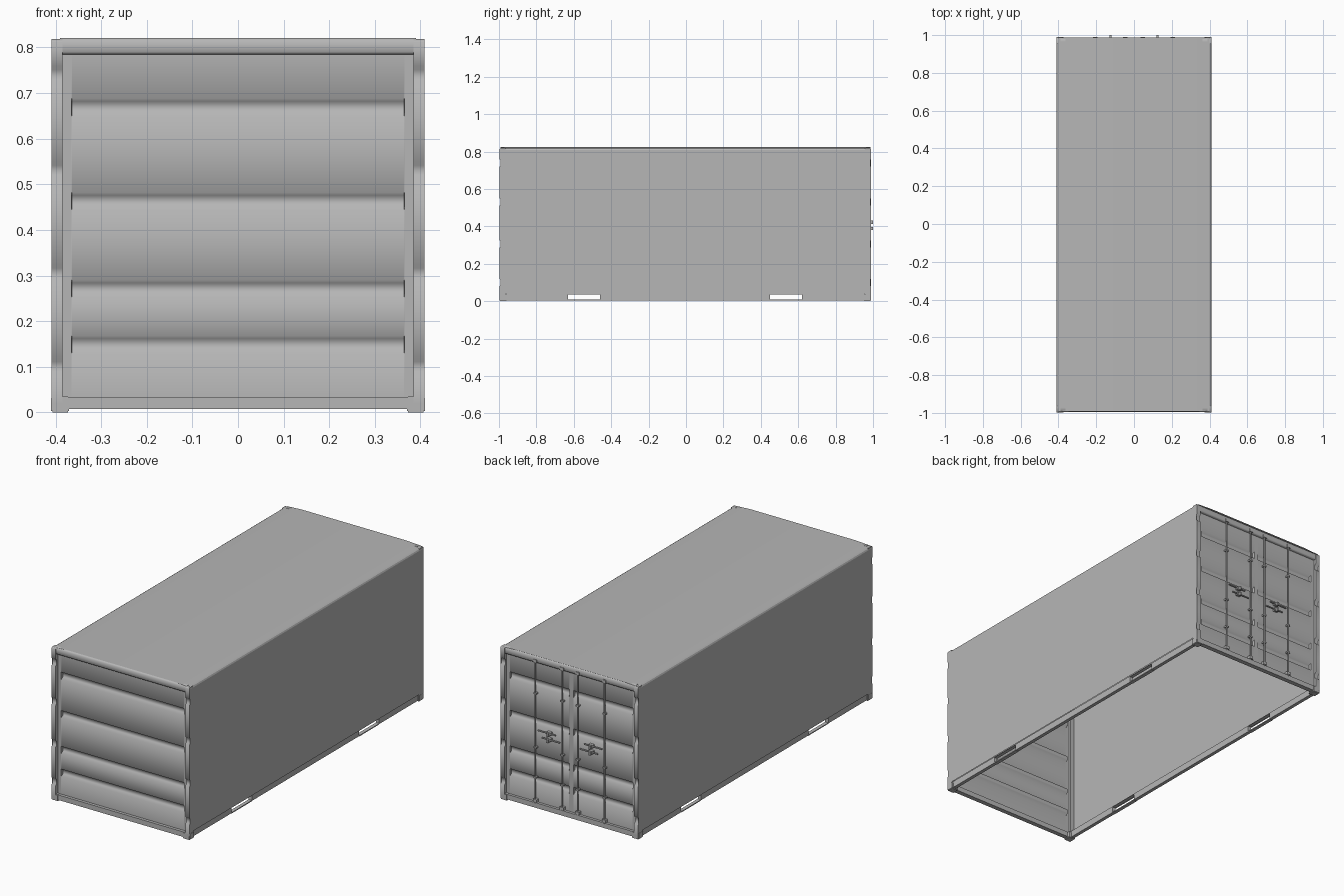
import bpy, bmesh
from mathutils import Vector, Matrix

if "Cube" in bpy.data.objects:
    bpy.data.objects.remove(bpy.data.objects["Cube"])

GROOVES = [(0.13, 0.168), (0.253, 0.29), (0.445, 0.482), (0.65, 0.688)]

# painted steel
STEEL = bpy.data.materials.new("painted_steel")
STEEL.diffuse_color = (0.47, 0.47, 0.47, 1)
STEEL.use_nodes = True
STEEL.node_tree.nodes["Principled BSDF"].inputs["Base Color"].default_value = STEEL.diffuse_color


def finish(name, bm, angle=0.6):
    me = bpy.data.meshes.new(name)
    bm.to_mesh(me)
    bm.free()
    me.materials.append(STEEL)
    ob = bpy.data.objects.new(name, me)
    bpy.context.collection.objects.link(ob)
    bpy.ops.object.select_all(action='DESELECT')
    ob.select_set(True)
    bpy.context.view_layer.objects.active = ob
    bpy.ops.object.shade_smooth_by_angle(angle=angle)
    return ob


def add_box(bm, lo, hi):
    lo, hi = Vector(lo), Vector(hi)
    s = hi - lo
    m = Matrix.Translation((lo + hi) / 2) @ Matrix.Diagonal((abs(s.x), abs(s.y), abs(s.z), 1))
    bmesh.ops.create_cube(bm, size=1, matrix=m)


def add_rod(bm, a, b, r, seg=8):
    a, b = Vector(a), Vector(b)
    d = b - a
    m = Matrix.Translation((a + b) / 2) @ d.to_track_quat('Z', 'Y').to_matrix().to_4x4()
    bmesh.ops.create_cone(bm, cap_ends=True, segments=seg, radius1=r, radius2=r,
                          depth=d.length, matrix=m)


def add_profile(bm, pts, axis, length, closed=True):
    """Extrude a list of 3D points along an axis."""
    vs = [bm.verts.new(p) for p in pts]
    off = Vector(axis) * length
    ws = [bm.verts.new(Vector(p) + off) for p in pts]
    n = len(vs)
    for i in range(n if closed else n - 1):
        j = (i + 1) % n
        bm.faces.new((vs[i], vs[j], ws[j], ws[i]))
    if closed:
        bm.faces.new(vs[::-1])
        bm.faces.new(ws)
    bmesh.ops.recalc_face_normals(bm, faces=bm.faces[:])


def grooved_panel(name, y, s, x0, x1, g0, g1):
    """End wall sheet with pressed horizontal channels; s points outward."""
    depth, e = 0.014, 0.001
    xs = [x0, g0, g0 + e, g1 - e, g1, x1]
    zs = [(0.03, 0)]
    for a, b in GROOVES:
        zs += [(a, 0), (a + 0.008, depth), (b - 0.006, depth), (b, 0)]
    zs.append((0.79, 0))
    bm = bmesh.new()
    grid = [[bm.verts.new((x, y - s * (d if i in (2, 3) else 0), z))
             for i, x in enumerate(xs)] for z, d in zs]
    for r0, r1 in zip(grid, grid[1:]):
        for i in range(len(xs) - 1):
            q = (r0[i], r0[i + 1], r1[i + 1], r1[i])
            bm.faces.new(q if s < 0 else q[::-1])
    # soft shading over the channels, crisp channel ends
    return finish(name, bm, 1.3)


# side walls and crowned roof as one folded sheet
bm = bmesh.new()
half = [(0.4095, 0.038), (0.4095, 0.808), (0.406, 0.815), (0.399, 0.819), (0.31, 0.824)]
prof = half + [(-x, z) for x, z in reversed(half)]
add_profile(bm, [(x, -0.992, z) for x, z in prof], (0, 1, 0), 1.979, closed=False)
for f in bm.faces:
    c = f.calc_center_median()
    f.normal_update()
    if f.normal.dot(c - Vector((0, 0, 0.4))) < 0:
        f.normal_flip()
finish("walls_and_roof", bm, 0.2)

# end walls
grooved_panel("front_wall", -0.978, -1, -0.39, 0.39, -0.365, 0.365)
grooved_panel("door_left", 0.972, 1, -0.39, -0.003, -0.365, -0.012)
grooved_panel("door_right", 0.972, 1, 0.003, 0.39, 0.012, 0.365)
bm = bmesh.new()
add_box(bm, (-0.005, 0.966, 0.03), (0.005, 0.972, 0.79))
finish("door_seal", bm)

# notched corner posts
for s, yo, label in ((-1, 0.997, "front"), (1, 0.989, "back")):
    for sx in (-1, 1):
        pts = [(yo - 0.033, 0.02), (yo, 0.02)]
        for z in (0.1, 0.305, 0.53, 0.74):
            pts += [(yo, z - 0.02), (yo - 0.010, z - 0.011), (yo - 0.010, z + 0.011), (yo, z + 0.02)]
        pts += [(yo, 0.812), (yo - 0.004, 0.818), (yo - 0.033, 0.818)]
        bm = bmesh.new()
        add_profile(bm, [(sx * 0.385, s * y, z) for y, z in pts], (sx, 0, 0), 0.024)
        finish(label + "_post", bm, 1.0)

        # corner blocks at the foot
        bm = bmesh.new()
        add_box(bm, (sx * 0.37, s * (yo - 0.04), 0), (sx * 0.41, s * yo, 0.035))
        bmesh.ops.bevel(bm, geom=bm.edges[:], offset=0.003, segments=2, affect='EDGES')
        finish(label + "_corner_block", bm)

    # header beam and sill
    bm = bmesh.new()
    o = yo - 0.003
    hp = [(o - 0.022, 0.785), (o - 0.004, 0.785), (o, 0.79), (o, 0.814), (o - 0.006, 0.821), (o - 0.022, 0.821)]
    add_profile(bm, [(-0.39, s * y, z) for y, z in hp], (1, 0, 0), 0.78)
    finish(label + "_header", bm, 1.0)
    bm = bmesh.new()
    add_box(bm, (-0.38, s * (o - 0.025), 0.007), (0.38, s * o, 0.034))
    finish(label + "_sill", bm)

# bottom side rails with forklift pockets
for sx in (-1, 1):
    bm = bmesh.new()
    for a, b in ((-0.96, -0.63), (-0.46, 0.45), (0.62, 0.955)):
        add_box(bm, (sx * 0.385, a, 0.005), (sx * 0.404, b, 0.04))
    for a, b in ((-0.63, -0.46), (0.45, 0.62)):
        add_box(bm, (sx * 0.385, a, 0.003), (sx * 0.404, b, 0.008))
        add_box(bm, (sx * 0.385, a, 0.037), (sx * 0.404, b, 0.04))
    finish("bottom_rail", bm)

# locking bars with guides and cams
YR = 0.984
for x in (-0.205, -0.046, 0.046, 0.205):
    bm = bmesh.new()
    add_rod(bm, (x, YR, 0.03), (x, YR, 0.805), 0.004)
    for z in (0.17, 0.33, 0.62):
        add_box(bm, (x - 0.008, 0.971, z - 0.004), (x + 0.008, YR + 0.005, z + 0.004))
    for z in (0.045, 0.795):
        add_box(bm, (x - 0.011, 0.971, z - 0.008), (x + 0.011, YR + 0.006, z + 0.008))
    finish("locking_bar", bm)

# door handles, two levers on each door
for sx in (-1, 1):
    for z, a, b in ((0.425, 0.19, 0.085), (0.392, 0.06, 0.165)):
        bm = bmesh.new()
        add_rod(bm, (sx * a, YR, z), (sx * b, YR, z), 0.004)
        add_box(bm, (sx * 0.113, 0.971, z - 0.008), (sx * 0.137, YR + 0.004, z + 0.008))
        add_box(bm, (sx * 0.12, YR, z - 0.012), (sx * 0.13, 0.9995, z + 0.006))
        finish("door_handle", bm)
